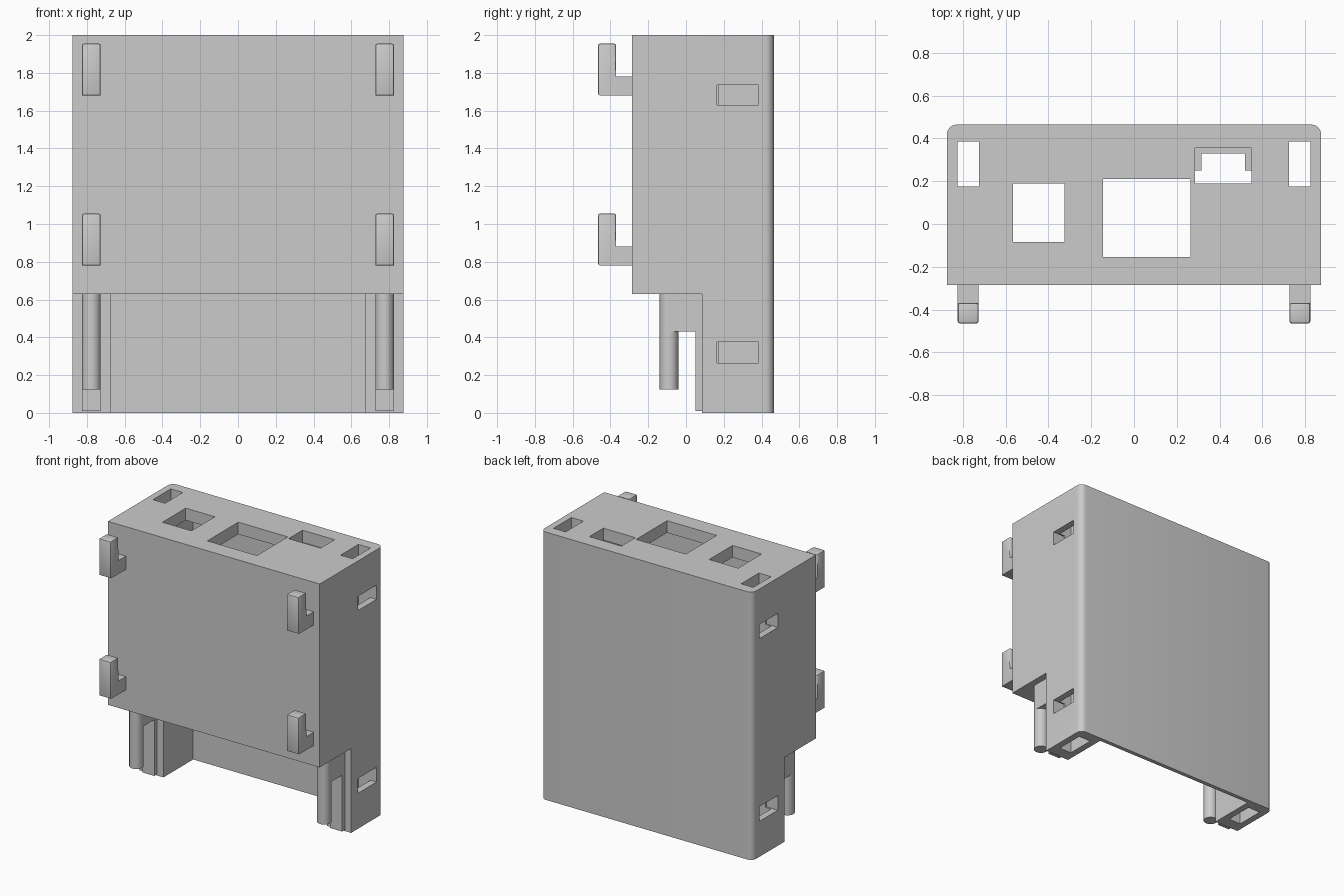
import bpy, bmesh, math

cube = bpy.data.objects.get("Cube")
if cube:
    bpy.data.objects.remove(cube, do_unlink=True)

grey = bpy.data.materials.new("light_grey")
grey.use_nodes = True
colour = (0.6, 0.6, 0.6, 1)
grey.diffuse_color = colour
grey.node_tree.nodes["Principled BSDF"].inputs["Base Color"].default_value = colour


def finish(name, bm):
    bmesh.ops.recalc_face_normals(bm, faces=bm.faces[:])
    mesh = bpy.data.meshes.new(name)
    bm.to_mesh(mesh)
    bm.free()
    mesh.materials.append(grey)
    obj = bpy.data.objects.new(name, mesh)
    bpy.context.collection.objects.link(obj)
    return obj


def activate(obj):
    bpy.ops.object.select_all(action='DESELECT')
    obj.select_set(True)
    bpy.context.view_layer.objects.active = obj


def smooth(obj):
    activate(obj)
    bpy.ops.object.shade_smooth_by_angle(angle=math.radians(35))


def box(name, xs, ys, zs, bevel=0):
    bm = bmesh.new()
    bmesh.ops.create_cube(bm, size=1)
    for v in bm.verts:
        for i, (low, high) in enumerate((xs, ys, zs)):
            v.co[i] = high if v.co[i] > 0 else low
    if bevel:
        bmesh.ops.bevel(bm, geom=bm.edges[:], offset=bevel, segments=2,
                        profile=0.5, affect='EDGES')
    return finish(name, bm)


def side_profile(name, points, xs):
    """Extrude a (y, z) outline along x."""
    bm = bmesh.new()
    face = bm.faces.new([bm.verts.new((xs[0], y, z)) for y, z in points])
    new = bmesh.ops.extrude_face_region(bm, geom=[face])["geom"]
    moved = [v for v in new if isinstance(v, bmesh.types.BMVert)]
    bmesh.ops.translate(bm, verts=moved, vec=(xs[1] - xs[0], 0, 0))
    return bm


def cut(obj, xs, ys, zs):
    tool = box("cutter", xs, ys, zs)
    tool.hide_render = True
    mod = obj.modifiers.new("cut", 'BOOLEAN')
    mod.operation = 'DIFFERENCE'
    mod.solver = 'EXACT'
    mod.object = tool
    activate(obj)
    bpy.ops.object.modifier_apply(modifier=mod.name)
    bpy.data.objects.remove(tool, do_unlink=True)


def mirrored(side, low, high):
    return tuple(sorted((side * low, side * high)))


# Housing: stepped side outline with rounded rear corners
FRONT, BACK, STEP, HALF = -0.285, 0.465, 0.63, 0.875
outline = [(FRONT, 2), (FRONT, STEP), (0.085, STEP), (0.085, 0), (BACK, 0), (BACK, 2)]
bm = side_profile("housing", outline, (-HALF, HALF))
rear = [e for e in bm.edges if all(v.co.y > 0.4 for v in e.verts)
        and abs(e.verts[0].co.z - e.verts[1].co.z) > 1]
bmesh.ops.bevel(bm, geom=rear, offset=0.045, segments=6, profile=0.5, affect='EDGES')
housing = finish("housing", bm)

# Hollow interior, open at the bottom
cut(housing, (-0.675, 0.675), (-0.2, 0.435), (-0.5, 1.91))

# Openings through the top plate
for xs, ys in (((-0.565, -0.325), (-0.085, 0.19)),
               ((-0.145, 0.265), (-0.155, 0.21)),
               ((0.285, 0.55), (0.19, 0.355))):
    cut(housing, xs, ys, (1.8, 2.1))

# Vertical side shafts and the slots leading into them
for side in (-1, 1):
    cut(housing, mirrored(side, 0.725, 0.825), (0.175, 0.385), (-0.1, 2.1))
    for zs in ((0.265, 0.375), (1.63, 1.735)):
        cut(housing, mirrored(side, 0.78, 0.95), (0.165, 0.385), zs)
smooth(housing)

# Ledge under the rear opening
box("ledge_back", (0.27, 0.565), (0.33, 0.44), (1.84, 1.91))
for name, xs in (("ledge_right", (0.27, 0.315)), ("ledge_left", (0.52, 0.565))):
    box(name, xs, (0.25, 0.33), (1.84, 1.91))

for side, label in ((-1, "right"), (1, "left")):
    xs = mirrored(side, 0.727, 0.825)

    # L-shaped hooks on the front
    for base, level in ((0.78, "lower"), (1.68, "upper")):
        hook = [(-0.465, base), (-0.28, base), (-0.28, base + 0.1),
                (-0.37, base + 0.1), (-0.37, base + 0.275), (-0.465, base + 0.275)]
        bm = side_profile("hook", hook, xs)
        outer = [e for e in bm.edges if all(v.co.y < -0.3 for v in e.verts)
                 and e.calc_length() > 0.09
                 and not all(abs(v.co.y + 0.37) < 0.001
                             and v.co.z < base + 0.15 for v in e.verts)]
        bmesh.ops.bevel(bm, geom=outer, offset=0.01, segments=2,
                        profile=0.5, affect='EDGES')
        smooth(finish(f"{level}_hook_{label}", bm))

    # Round pin hanging below the step, with its arm and rear strip
    bm = bmesh.new()
    bmesh.ops.create_cone(bm, cap_ends=True, segments=32, radius1=0.049,
                          radius2=0.049, depth=STEP - 0.125)
    bmesh.ops.translate(bm, verts=bm.verts[:],
                        vec=(side * 0.776, -0.09, (STEP + 0.125) / 2))
    smooth(finish(f"pin_{label}", bm))
    box(f"pin_arm_{label}", xs, (-0.09, 0.09), (0.43, STEP))
    box(f"pin_strip_{label}", xs, (0.05, 0.09), (0.01, 0.43))
